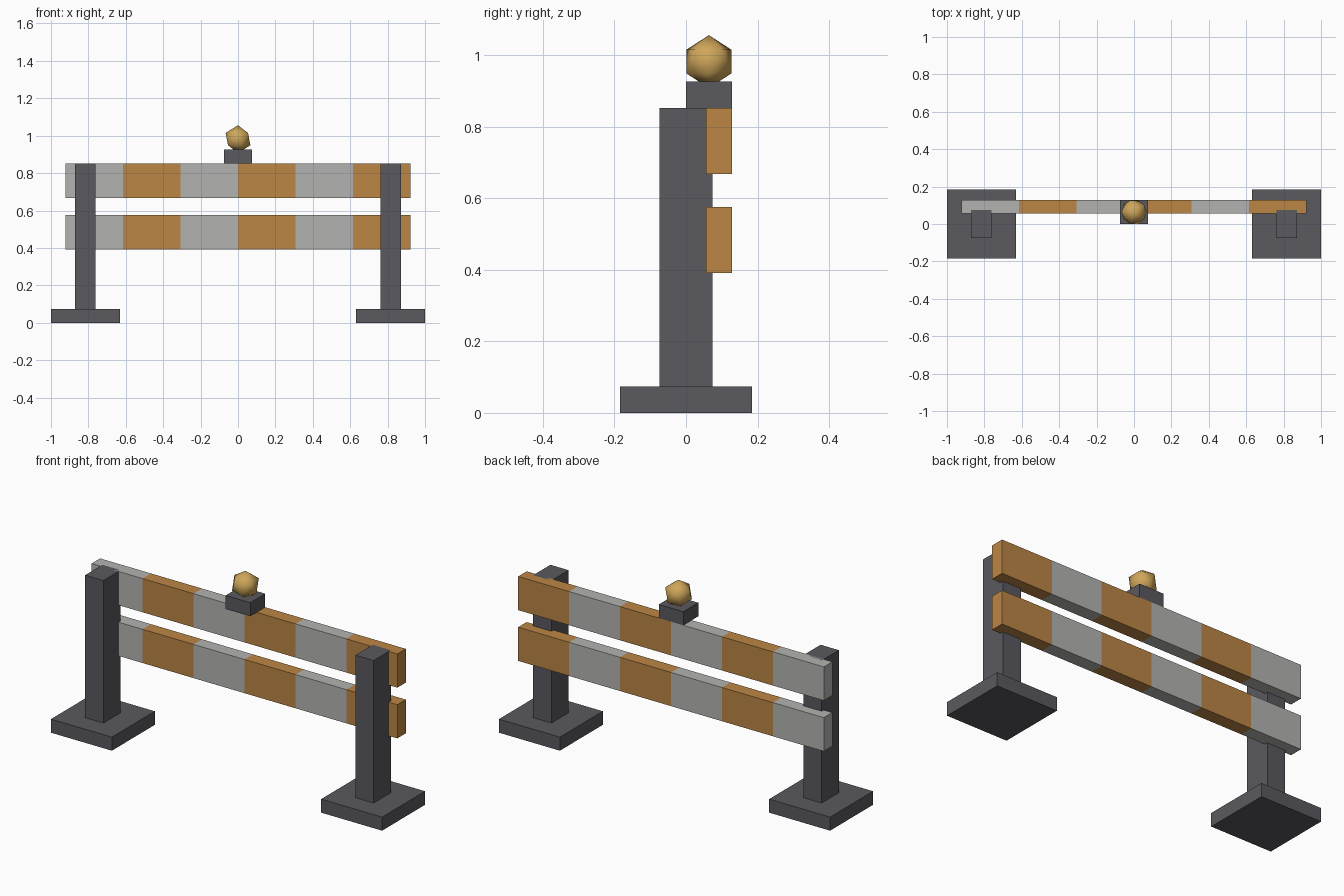
import bpy, bmesh, math
from mathutils import Matrix, Vector

if "Cube" in bpy.data.objects:
    bpy.data.objects.remove(bpy.data.objects["Cube"])


def material(name, rgb):
    m = bpy.data.materials.new(name)
    m.diffuse_color = (*rgb, 1)
    m.use_nodes = True
    m.node_tree.nodes["Principled BSDF"].inputs["Base Color"].default_value = m.diffuse_color
    return m


DARK = material("dark_metal", (0.10, 0.10, 0.115))
PALE = material("pale_stripe", (0.45, 0.45, 0.44))
ORANGE = material("orange_stripe", (0.50, 0.24, 0.06))
AMBER = material("amber_lamp", (0.62, 0.38, 0.10))


def box(name, lo, hi, mats, stripes=1):
    """Box between two corners, cut along x into alternating stripes."""
    lo, hi = Vector(lo), Vector(hi)
    bm = bmesh.new()
    bmesh.ops.create_cube(bm, size=1, matrix=Matrix.Translation((lo + hi) / 2)
                          @ Matrix.Diagonal((*(hi - lo), 1)))
    step = (hi.x - lo.x) / stripes
    for i in range(1, stripes):
        bmesh.ops.bisect_plane(bm, geom=bm.verts[:] + bm.edges[:] + bm.faces[:],
                               plane_co=(lo.x + i * step, 0, 0), plane_no=(1, 0, 0))
    for f in bm.faces:
        i = math.floor((f.calc_center_median().x - lo.x) / step + 1e-4)
        f.material_index = min(i, stripes - 1) % len(mats)
    me = bpy.data.meshes.new(name)
    bm.to_mesh(me)
    bm.free()
    for m in mats:
        me.materials.append(m)
    ob = bpy.data.objects.new(name, me)
    bpy.context.collection.objects.link(ob)
    return ob


# Feet and posts on both sides
for side, cx in (("left", -0.816), ("right", 0.816)):
    box(side + "_foot", (cx - 0.184, -0.185, 0), (cx + 0.184, 0.185, 0.074), [DARK])
    box(side + "_post", (cx - 0.055, -0.074, 0.074), (cx + 0.055, 0.074, 0.852), [DARK])

# Striped boards
for name, z0, z1 in (("lower_board", 0.391, 0.575), ("upper_board", 0.668, 0.852)):
    box(name, (-0.923, 0.056, z0), (0.923, 0.129, z1), [PALE, ORANGE], stripes=6)

# Lamp block and faceted, smooth-shaded lamp
box("lamp_block", (-0.074, 0.0, 0.852), (0.074, 0.129, 0.926), [DARK])
bpy.ops.mesh.primitive_ico_sphere_add(subdivisions=1, radius=0.074,
                                      location=(0, 0.064, 0.982),
                                      rotation=(0, 0, math.pi))
lamp = bpy.context.object
lamp.name = "warning_lamp"
lamp.data.materials.append(AMBER)
bpy.ops.object.shade_smooth()
